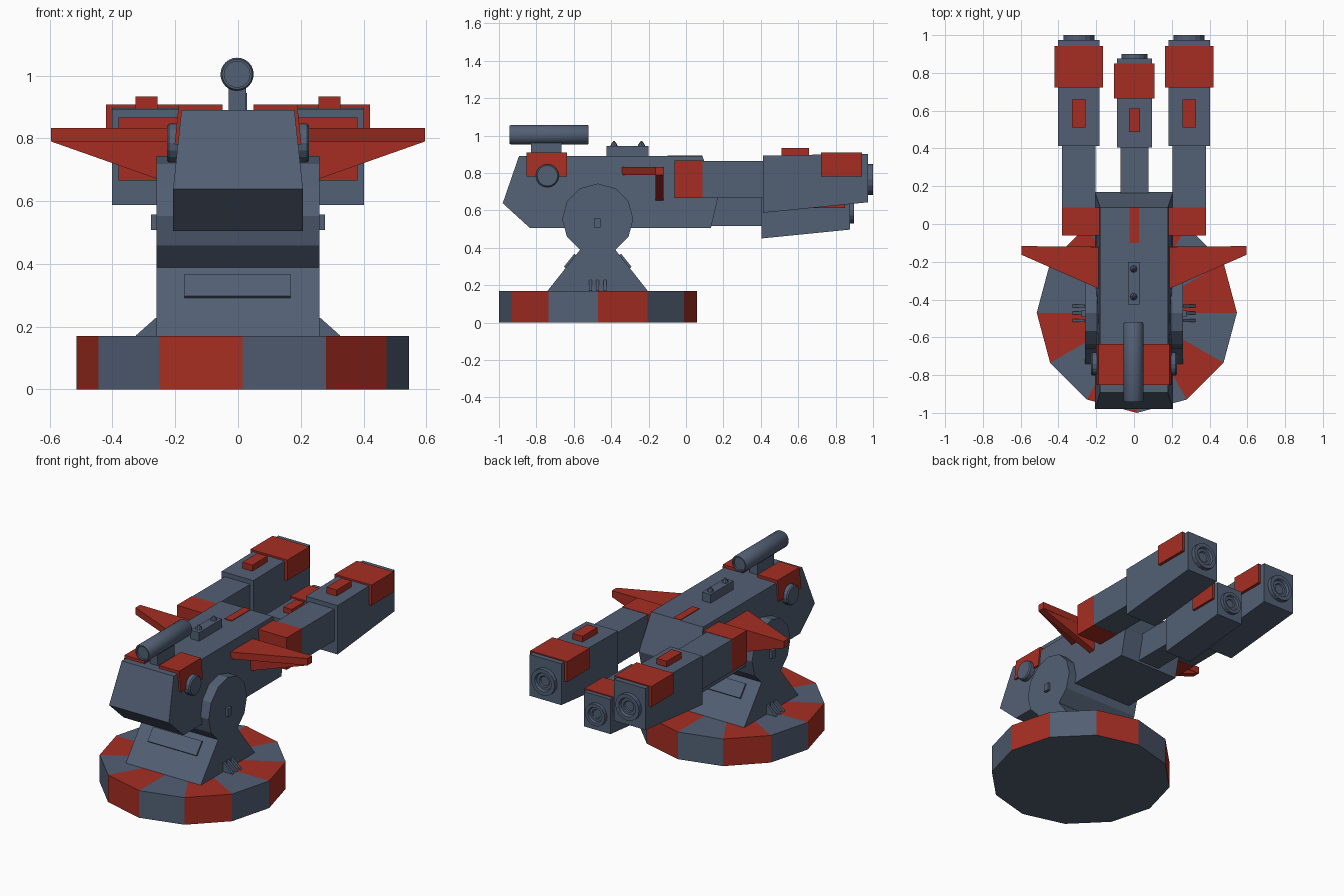
import bpy, bmesh
from math import sin, cos, pi, radians, atan2
from mathutils import Vector

if "Cube" in bpy.data.objects:
    bpy.data.objects.remove(bpy.data.objects["Cube"])


def material(name, rgb):
    m = bpy.data.materials.new(name)
    m.diffuse_color = (*rgb, 1)
    m.use_nodes = True
    m.node_tree.nodes["Principled BSDF"].inputs["Base Color"].default_value = m.diffuse_color
    return m


STEEL = material("steel_blue", (0.085, 0.115, 0.175))
RED = material("red_paint", (0.38, 0.027, 0.016))


def finish(name, bm, *mats):
    bmesh.ops.recalc_face_normals(bm, faces=bm.faces)
    me = bpy.data.meshes.new(name)
    bm.to_mesh(me)
    bm.free()
    for m in mats:
        me.materials.append(m)
    ob = bpy.data.objects.new(name, me)
    bpy.context.collection.objects.link(ob)
    return ob


def place(axis, a, b, d):
    """2D profile point (a, b) at depth d along the axis."""
    return {"x": (d, a, b), "y": (a, d, b), "z": (a, b, d)}[axis]


def prism(name, pts, axis, lo, hi, mat=STEEL):
    bm = bmesh.new()
    ends = [[bm.verts.new(place(axis, a, b, d)) for a, b in pts] for d in (lo, hi)]
    bm.faces.new(ends[0])
    bm.faces.new(ends[1])
    for i in range(len(pts)):
        j = (i + 1) % len(pts)
        bm.faces.new((ends[0][i], ends[0][j], ends[1][j], ends[1][i]))
    return finish(name, bm, mat)


def box(name, x, y, z, mat=STEEL):
    return prism(name, [(x[0], y[0]), (x[1], y[0]), (x[1], y[1]), (x[0], y[1])],
                 "z", z[0], z[1], mat)


def lathe(name, profile, axis, a, b, n=16, mat=STEEL, smooth=False):
    """Spin (radius, depth) pairs about an axis through (a, b), capping both ends."""
    bm = bmesh.new()
    rings = [[bm.verts.new(place(axis, a + r * cos(2 * pi * i / n), b + r * sin(2 * pi * i / n), d))
              for i in range(n)] for r, d in profile]
    for p, q in zip(rings, rings[1:]):
        for i in range(n):
            j = (i + 1) % n
            bm.faces.new((p[i], p[j], q[j], q[i]))
    bm.faces.new(rings[0])
    bm.faces.new(rings[-1])
    ob = finish(name, bm, mat)
    if smooth:
        bpy.context.view_layer.objects.active = ob
        ob.select_set(True)
        bpy.ops.object.shade_smooth_by_angle(angle=radians(35))
        ob.select_set(False)
    return ob


# Twelve-sided base with alternating red and steel wedges
bm = bmesh.new()
bmesh.ops.create_cone(bm, cap_ends=True, cap_tris=True, segments=12,
                      radius1=0.53, radius2=0.53, depth=0.17)
for f in bm.faces:
    c = f.calc_center_median()
    wedge = int((atan2(c.y, c.x) % (2 * pi)) / (pi / 6))
    f.material_index = int(wedge % 2 == 0 and c.z > -0.08)
bmesh.ops.translate(bm, verts=bm.verts, vec=(0.015, -0.47, 0.085))
finish("base", bm, STEEL, RED)

# Pedestal: flared foot merging into a twelve-sided pivot drum
PY, PZ = -0.472, 0.553
drum = [(PY + 0.19 * cos(radians(t)), PZ + 0.19 * sin(radians(t))) for t in range(-60, 241, 30)]
prism("pedestal", drum + [(-0.74, 0.17), (-0.205, 0.17)], "x", -0.26, 0.26)

# Panels on the sloping foot, front and back
for s, side in ((1, "front"), (-1, "back")):
    pts = [(-0.644, 0.29), (-0.588, 0.36), (-0.597, 0.368), (-0.653, 0.298)]
    prism(f"pedestal_panel_{side}", [(PY + s * (y - PY), z) for y, z in pts], "x", -0.17, 0.168)

# Main body, narrower towards the top
body = prism("body", [(-0.98, 0.638), (-0.893, 0.89), (0.088, 0.89), (0.17, 0.665),
                      (0.133, 0.505), (-0.834, 0.505)], "x", -1, 1)
for v in body.data.vertices:
    v.co.x *= 0.207 if v.co.z < 0.7 else 0.18

# Details on top of the body
box("top_stripe", (-0.023, 0.026), (-0.1, 0.088), (0.88, 0.894), RED)
box("top_box", (-0.031, 0.029), (-0.425, -0.2), (0.88, 0.944))
for i, y in enumerate((-0.385, -0.238)):
    lathe(f"top_stud_{i}", [(0.02, 0.94), (0.017, 0.952), (0.004, 0.97)], "z", -0.002, y, 8)

# Sight tube and its bracket
box("sight_bracket", (-0.03, 0.025), (-0.83, -0.665), (0.88, 0.96))
lathe("sight_tube", [(0.041, -0.93), (0.041, -0.943), (0.048, -0.943), (0.053, -0.935),
                     (0.053, -0.528), (0.048, -0.52), (0.041, -0.52), (0.041, -0.533)],
      "y", -0.003, 1.004, 24, smooth=True)


def barrel(name, cx, y0, z0, k, rear):
    """Gun barrel; k scales it, (y0, z0) is the lower rear corner of its housing."""
    X = lambda w: (cx - w * k, cx + w * k)
    Y = lambda y: y0 + k * (y - 0.412)
    Z = lambda z: z0 + k * (z - 0.587)
    box(name + "_arm", X(0.088), (rear, Y(0.45)), (Z(0.667), Z(0.865)))
    prism(name + "_housing", [(Y(0.412), Z(0.587)), (Y(0.974), Z(0.643)),
                              (Y(0.974), Z(0.902)), (Y(0.412), Z(0.893))], "x", *X(0.11))
    box(name + "_sleeve", X(0.128), (Y(0.722), Y(0.942)), (Z(0.78), Z(0.908)), RED)
    box(name + "_block", X(0.035), (Y(0.51), Y(0.658)), (Z(0.88), Z(0.933)), RED)
    ring = [(0.082, 0.96), (0.082, 1.0), (0.058, 1.0), (0.052, 0.985), (0.035, 0.985), (0.03, 0.978)]
    lathe(name + "_muzzle", [(r * k, Y(y)) for r, y in ring], "y", cx, Z(0.765), 16)


barrel("centre_barrel", 0.002, 0.405, 0.45, 0.84, 0.05)

# Parts repeated on both sides
for s, side in ((-1, "left"), (1, "right")):
    span = lambda a, b: sorted((s * a, s * b))
    barrel(f"{side}_barrel", s * 0.292, 0.412, 0.587, 1, 0.0)
    box(f"{side}_barrel_mount", span(0.16, 0.381), (-0.062, 0.087), (0.666, 0.867), RED)

    # Wing: flat tapered plate with an upright triangular web
    prism(f"{side}_wing_plate", [(s * x, y) for x, y in
          ((0.17, -0.35), (0.596, -0.163), (0.596, -0.117), (0.17, -0.121))], "z", 0.79, 0.833, RED)
    prism(f"{side}_wing_web", [(s * x, z) for x, z in
          ((0.17, 0.645), (0.19, 0.647), (0.596, 0.79), (0.17, 0.79))], "y", -0.163, -0.12, RED)

    # Rear shoulder pad and knob
    prism(f"{side}_shoulder_pad", [(s * x, z) for x, z in
          ((0.05, 0.87), (0.05, 0.908), (0.189, 0.908), (0.202, 0.78), (0.15, 0.78))],
          "y", -0.853, -0.635, RED)
    lathe(f"{side}_knob", [(0.062, s * 0.17), (0.062, s * 0.22), (0.055, s * 0.227)],
          "x", -0.741, 0.785, 16)

    # Pivot bolt and small ribs at the foot
    box(f"{side}_pivot_bolt", span(0.25, 0.277), (-0.493, -0.457), (0.508, 0.557))
    for i in range(3):
        y = -0.51 + 0.038 * i
        prism(f"{side}_rib_{i}", [(s * x, z) for x, z in
              ((0.25, 0.16), (0.325, 0.16), (0.325, 0.172), (0.262, 0.228), (0.25, 0.228))],
              "y", y - 0.008, y + 0.008)
